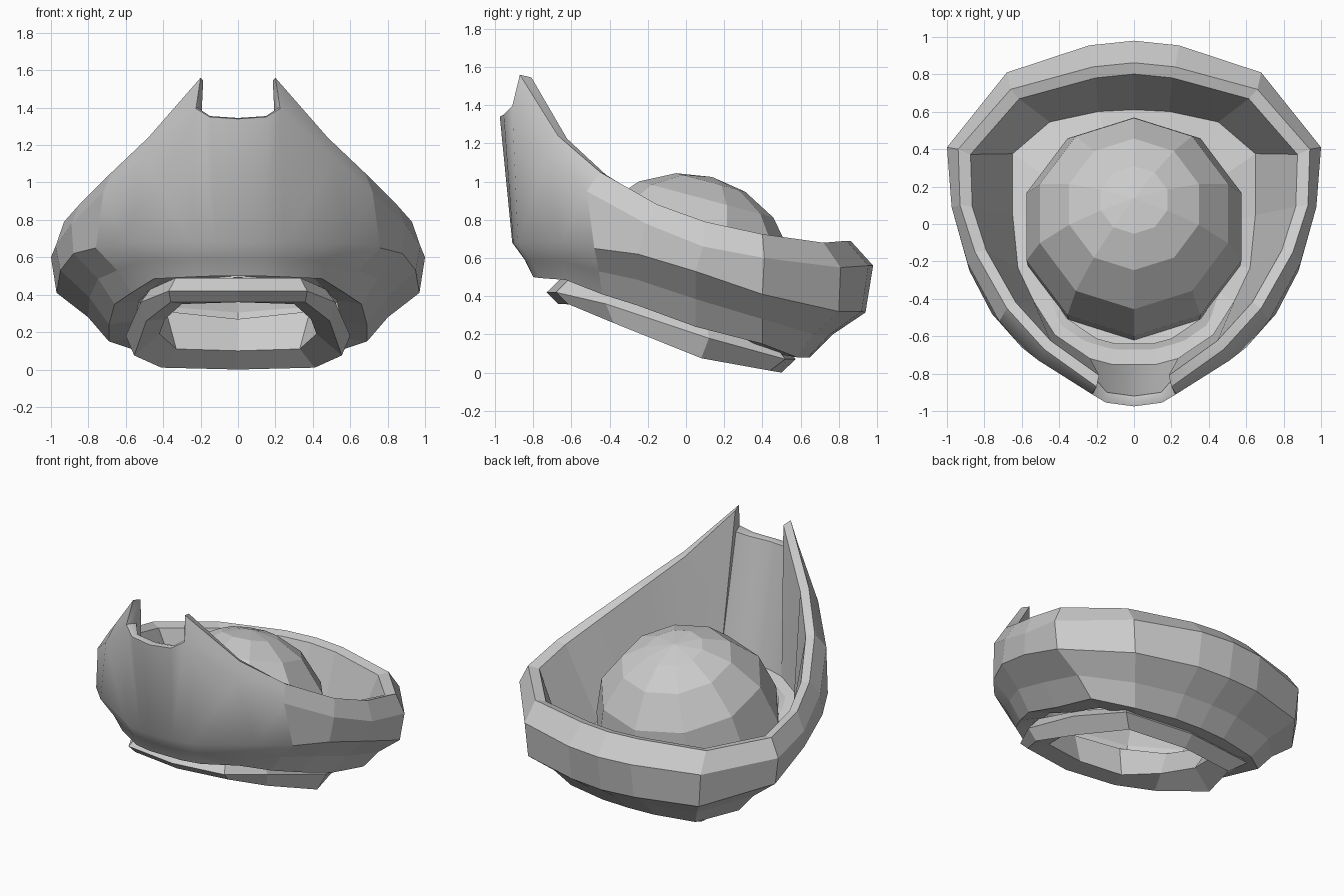
import bpy, bmesh, math
from mathutils import Vector, Matrix

if "Cube" in bpy.data.objects:
    bpy.data.objects.remove(bpy.data.objects["Cube"])

DOME_C, DOME_R, TILT = Vector((0, -.02, 0.44)), 0.605, math.radians(15)


def finish(name, bm, angle, flat_behind):
    """Make the object; faces behind the given y stay flat."""
    bmesh.ops.recalc_face_normals(bm, faces=bm.faces)
    me = bpy.data.meshes.new(name)
    bm.to_mesh(me)
    bm.free()
    ob = bpy.data.objects.new(name, me)
    bpy.context.collection.objects.link(ob)
    bpy.ops.object.select_all(action='DESELECT')
    ob.select_set(True)
    bpy.context.view_layer.objects.active = ob
    bpy.ops.object.shade_smooth_by_angle(angle=math.radians(angle))
    for p in me.polygons:
        if p.center.y > flat_behind:
            p.use_smooth = False
    return ob


def loft_mirrored(name, rings, angle, flat_behind):
    """Skin half rings (front centre to back centre) and mirror them in x."""
    bm = bmesh.new()
    for side in (1, -1):
        vs = [[bm.verts.new((p[0] * side, p[1], p[2])) for p in r] for r in rings]
        for a, b in zip(vs, vs[1:]):
            for i in range(len(a) - 1):
                bm.faces.new((a[i], a[i + 1], b[i + 1], b[i]))
    bmesh.ops.remove_doubles(bm, verts=bm.verts, dist=0.0005)
    return finish(name, bm, angle, flat_behind)


def scaled(ring, s, dz=0.0):
    return [(x * s, y * s, z + dz) for x, y, z in ring]


def mix(a, b, t, tz):
    return [(p[0] + (q[0] - p[0]) * t, p[1] + (q[1] - p[1]) * t,
             p[2] + (q[2] - p[2]) * tz) for p, q in zip(a, b)]


def dome_edge(ring, dz=0.0):
    """Project a ring onto the tilted lower edge of the dome."""
    out = []
    for x, y, z in ring:
        k = 0.56 / math.hypot(x, y)
        out.append((x * k, y * k + DOME_C.y,
                    DOME_C.z - math.tan(TILT) * y * k + dz))
    return out


# Shell outlines: rim top, widest line, lower line and bottom edge
rim = [(0, -.945, 1.345), (.15, -.93, 1.355), (.215, -.9, 1.40), (.2, -.87, 1.56),
       (.48, -.67, 1.24), (.68, -.45, 1.05), (.85, -.15, .88), (.93, .1, .79),
       (.94, .4, .725), (.66, .72, .68), (.22, .84, .69), (0, .862, .69)]
wide = [(0, -.975, 1.34), (.15, -.955, 1.35), (.225, -.91, 1.395), (.225, -.91, 1.395),
        (.51, -.73, 1.13), (.72, -.52, .95), (.89, -.21, .78), (.975, .09, .66),
        (1, .41, .6), (.68, .81, .55), (.24, .955, .56), (0, .98, .56)]
lower = [(0, -.91, .68), (.12, -.905, .68), (.25, -.88, .68), (.25, -.88, .68),
         (.6, -.66, .68), (.76, -.48, .65), (.88, -.25, .62), (.95, .05, .53),
         (.97, .4, .41), (.66, .8, .32), (.24, .92, .32), (0, .94, .315)]
base = [(0, -.8, .5), (.12, -.8, .5), (.25, -.765, .495), (.25, -.765, .495),
        (.45, -.63, .485), (.57, -.44, .41), (.66, -.25, .35), (.69, .05, .24),
        (.69, .4, .15), (.48, .58, .08), (.2, .64, .08), (0, .65, .08)]

# Inner rim edge: the rim top moved inward; the inner wall runs straight down
inner = [(x * .93, y * .93, z - .015) for x, y, z in rim]
inner[0], inner[1] = (0, -.92, 1.34), (.145, -.9, 1.345)
floor = [(x * .94, y * .94, z + .04) for x, y, z in base]

loft_mirrored("bowl_shell", [
    scaled(base, .8, .02), base, mix(lower, base, .6, .5), lower, wide, rim, inner,
    floor, dome_edge(floor, -.1)], 42, -.42)

# Foot ring under the bowl, with an opening into the dome
foot_side = [(0, -.73, .42), (.37, -.68, .42), (.52, -.42, .36), (.6, .12, .18),
             (.5, .52, .07), (0, .575, .07)]
foot_low = [(0, -.67, .36), (.36, -.62, .36), (.49, -.38, .26), (.555, .08, .075),
            (.41, .44, .01), (0, .5, .0)]
foot_hole = [(0, -.53, .36), (.3, -.48, .35), (.39, -.2, .27), (.42, .1, .19),
             (.33, .35, .11), (0, .4, .10)]
loft_mirrored("foot_ring", [
    scaled(foot_side, .9, .07), foot_side, foot_low, foot_hole,
    dome_edge(foot_hole, -.02)], 5, -2)

# Tilted ten-sided dome, open below
bm = bmesh.new()
rot = Matrix.Rotation(-TILT, 3, 'X')
apex = bm.verts.new(DOME_C + rot @ Vector((0, 0, DOME_R)))
prev = None
for deg in (18, 37, 61, 88, 100):
    t = math.radians(deg)
    row = []
    for i in range(10):
        a = math.tau * i / 10 - math.pi / 2
        v = Vector((math.sin(t) * math.cos(a), math.sin(t) * math.sin(a), math.cos(t)))
        row.append(bm.verts.new(DOME_C + rot @ (v * DOME_R)))
    for i in range(10):
        j = (i + 1) % 10
        if prev is None:
            bm.faces.new((apex, row[i], row[j]))
        else:
            bm.faces.new((prev[i], row[i], row[j], prev[j]))
    prev = row
finish("inner_dome", bm, 5, -2)
